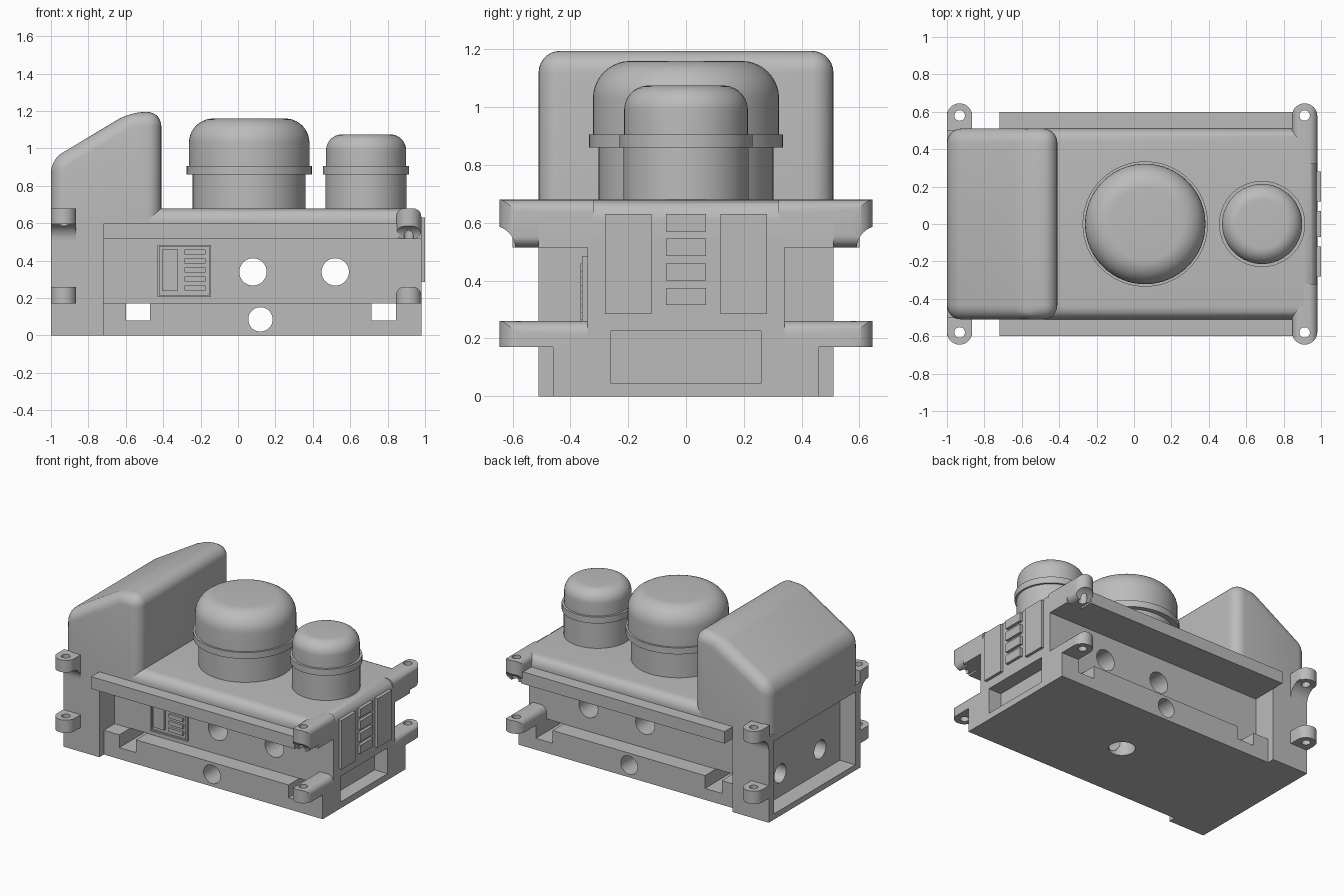
import bpy, bmesh, math
from mathutils import Vector

if "Cube" in bpy.data.objects:
    bpy.data.objects.remove(bpy.data.objects["Cube"])

grey = bpy.data.materials.new("plain_grey")
grey.use_nodes = True
grey.diffuse_color = (0.5, 0.5, 0.5, 1)
grey.node_tree.nodes["Principled BSDF"].inputs["Base Color"].default_value = (0.5, 0.5, 0.5, 1)


def finish(name, bm):
    bmesh.ops.recalc_face_normals(bm, faces=bm.faces)
    me = bpy.data.meshes.new(name)
    bm.to_mesh(me)
    bm.free()
    me.materials.append(grey)
    ob = bpy.data.objects.new(name, me)
    bpy.context.collection.objects.link(ob)
    return ob


def prism(name, pts, axis, a, b, radius=0, rule=None):
    """Extrude a profile along an axis and round the edges the rule picks."""
    bm = bmesh.new()
    order = {"x": lambda p, h: (h, p[0], p[1]),
             "y": lambda p, h: (p[0], h, p[1]),
             "z": lambda p, h: (p[0], p[1], h)}[axis]
    face = bm.faces.new([bm.verts.new(order(p, a)) for p in pts])
    ext = bmesh.ops.extrude_face_region(bm, geom=[face])["geom"]
    move = Vector(order((0, 0), b - a))
    bmesh.ops.translate(bm, vec=move, verts=[v for v in ext if isinstance(v, bmesh.types.BMVert)])
    if radius:
        edges = [e for e in bm.edges if rule(e.verts[0].co, e.verts[1].co)]
        bmesh.ops.bevel(bm, geom=edges, offset=radius, segments=7, profile=0.5, affect="EDGES")
    return finish(name, bm)


def box(name, x, y, z, radius=0, rule=None):
    pts = [(x[0], y[0]), (x[1], y[0]), (x[1], y[1]), (x[0], y[1])]
    return prism(name, pts, "z", z[0], z[1], radius, rule)


def arc(cx, cy, r, start, end, n=10):
    angles = [math.radians(start + (end - start) * i / n) for i in range(n + 1)]
    return [(cx + r * math.cos(t), cy + r * math.sin(t)) for t in angles]


def rod(axis, u, v, r, a, b):
    return prism("cutter", arc(u, v, r, 0, 360, 40)[:-1], axis, a, b)


def boolean(ob, cutters, op="DIFFERENCE"):
    bpy.context.view_layer.objects.active = ob
    for c in cutters:
        m = ob.modifiers.new("bool", "BOOLEAN")
        m.operation, m.solver, m.object = op, "EXACT", c
        bpy.ops.object.modifier_apply(modifier=m.name)
        bpy.data.objects.remove(c)


# Core with side channels and lower ledges
half = [(0.46, 0), (0.46, 0.17), (0.34, 0.17), (0.34, 0.55)]
core = prism("core", half + [(-y, z) for y, z in reversed(half)], "x", -0.72, 0.98)
boolean(core, [rod("y", x, z, r, -1, 1) for x, z, r in
               ((0.08, 0.34, 0.073), (0.52, 0.34, 0.073), (0.12, 0.086, 0.065))])
boolean(core, [box("cutter", x, (-1, 1), (0.08, 0.171)) for x in ((-0.6, -0.47), (0.715, 0.845))])
boolean(core, [box("cutter", (0.88, 1.1), (-0.26, 0.26), (0.045, 0.225)),
               rod("z", 0.1, 0, 0.085, -0.1, 0.25)])

# End block with its recess and two bores
end_block = box("end_block", (-1, -0.72), (-0.51, 0.51), (0, 0.6))
boolean(end_block, [box("cutter", (-1.1, -0.88), (-0.45, 0.45), (0.04, 0.55))])
boolean(end_block, [rod("x", y, 0.2, 0.065, -1, -0.74) for y in (-0.23, 0.21)])

# Top deck, rounded on its open edges
box("deck", (-0.72, 0.98), (-0.51, 0.51), (0.515, 0.68), 0.07,
    lambda p, q: min(p.z, q.z) > 0.6 and max(p.x, q.x) > 0)

# Sloped hood
prism("hood", [(-1, 0.6), (-1, 0.94), (-0.575, 1.195), (-0.41, 1.195), (-0.41, 0.6)],
      "y", -0.51, 0.51, 0.075, lambda p, q: max(p.z, q.z) > 0.65)


def lug_outline(s, x0, x1, inner):
    r = (x1 - x0) / 2
    return [(x, s * y) for x, y in [(x0, inner), (x1, inner)] + arc((x0 + x1) / 2, 0.645 - r, r, 0, 180, 20)]


for s, side in ((-1, "front"), (1, "back")):
    # Side rails
    box("rail_" + side, (-0.72, 0.86), sorted((s * 0.33, s * 0.6)), (0.515, 0.6))

    # Mounting lugs on the hood end
    for level, z0, z1 in (("lower", 0.17, 0.26), ("upper", 0.595, 0.68)):
        lug = prism(f"left_{level}_lug_{side}", lug_outline(s, -1, -0.865, 0.5), "z", z0, z1)
        boolean(lug, [rod("z", -0.932, s * 0.58, 0.028, 0, 1)])
    web = [(0.5, 0.51)] + arc(0.6, 0.51, 0.09, 180, 90) + [(0.5, 0.6)]
    fillet = prism("lug_web_" + side, [(s * y, z) for y, z in web], "x", -1, -0.865)
    boolean(fillet, [rod("z", -0.932, s * 0.58, 0.028, 0, 1)])

    # Rounded arms on the other end
    for level, z0, z1 in (("lower", 0.17, 0.26), ("upper", 0.515, 0.68)):
        low = 0 if level == "upper" else z0 + 0.01
        arm = box(f"right_{level}_arm_{side}", (0.845, 0.98), sorted((s * 0.32, s * 0.7)), (z0, z1), 0.045,
                  lambda p, q: abs(p.y - q.y) > 0.1 and p.z > low)
        boolean(arm, [prism("cutter", lug_outline(s, 0.845, 0.98, 0.3), "z", 0, 1)], "INTERSECT")
        boolean(arm, [rod("z", 0.912, s * 0.58, 0.028, 0, 1)])
        if level == "upper":
            boolean(arm, [rod("x", s * 0.67, 0.51, 0.08, 0.5, 1.5)])

    # Tall plates on the end face
    box("end_plate_" + side, (0.97, 1.0), sorted((s * 0.12, s * 0.28)), (0.285, 0.63))

# Small plates on the end face
for i in range(4):
    z = 0.315 + 0.085 * i
    box("end_tab", (0.97, 1.0), (-0.07, 0.07), (z, z + 0.06))

# Front control panel
panel = box("control_panel", (-0.43, -0.145), (-0.36, -0.33), (0.205, 0.485))
boolean(panel, [box("cutter", (-0.42, -0.155), (-0.5, -0.348), (0.215, 0.475))])
box("panel_plate", (-0.405, -0.32), (-0.365, -0.34), (0.24, 0.46))
for i in range(5):
    z = 0.24 + 0.048 * i
    box("panel_bar", (-0.285, -0.175), (-0.365, -0.34), (z, z + 0.027))


# Canisters, each a revolved profile with collar and rounded cap
def canister(name, cx, base, collar, cap, top, r):
    prof = [(0, 0.66), (base, 0.66), (base, 0.86), (collar, 0.86), (collar, 0.905), (cap, 0.905)]
    prof += arc(cap - r, top - r, r, 0, 90) + [(0, top)]
    bm = bmesh.new()
    verts = [bm.verts.new((x, 0, z)) for x, z in prof]
    edges = [bm.edges.new(pair) for pair in zip(verts, verts[1:])]
    bmesh.ops.spin(bm, geom=verts + edges, cent=(0, 0, 0), axis=(0, 0, 1),
                   angle=math.tau, steps=64)
    bmesh.ops.remove_doubles(bm, verts=bm.verts, dist=0.0005)
    bmesh.ops.translate(bm, vec=(cx, 0, 0), verts=bm.verts)
    finish(name, bm)


canister("large_canister", 0.06, 0.302, 0.335, 0.322, 1.16, 0.13)
canister("small_canister", 0.685, 0.217, 0.23, 0.214, 1.075, 0.085)

# Smooth the rounded surfaces and keep corners sharp
bpy.ops.object.select_all(action="DESELECT")
for ob in bpy.context.collection.objects:
    if ob.type == "MESH":
        ob.select_set(True)
        bpy.context.view_layer.objects.active = ob
bpy.ops.object.shade_smooth_by_angle(angle=math.radians(30))
